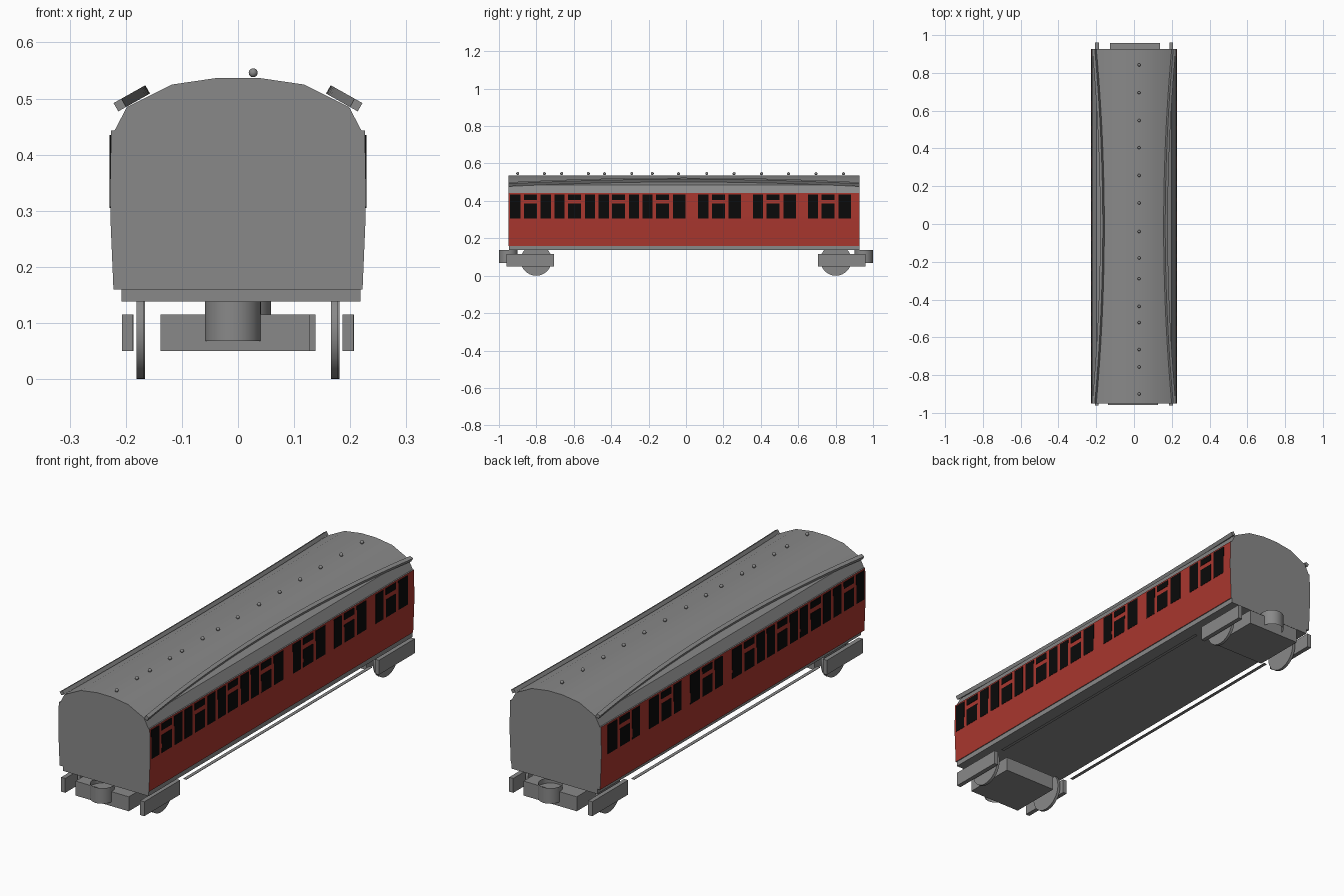
import bpy, bmesh, math
from mathutils import Vector

if "Cube" in bpy.data.objects:
    bpy.data.objects.remove(bpy.data.objects["Cube"])


def material(name, rgb):
    m = bpy.data.materials.new(name)
    m.diffuse_color = (*rgb, 1)
    m.use_nodes = True
    m.node_tree.nodes["Principled BSDF"].inputs["Base Color"].default_value = m.diffuse_color
    return m


GREY = material("grey", (0.25, 0.25, 0.25))
RED = material("red", (0.40, 0.038, 0.028))
BLACK = material("window black", (0.003, 0.003, 0.003))


def finish(bm, name, mats, smooth=False, fix=True):
    if fix:
        bmesh.ops.recalc_face_normals(bm, faces=bm.faces)
    me = bpy.data.meshes.new(name)
    bm.to_mesh(me)
    bm.free()
    for m in mats:
        me.materials.append(m)
    ob = bpy.data.objects.new(name, me)
    bpy.context.collection.objects.link(ob)
    if smooth:
        bpy.ops.object.select_all(action='DESELECT')
        ob.select_set(True)
        bpy.context.view_layer.objects.active = ob
        bpy.ops.object.shade_smooth_by_angle(angle=math.radians(30))
    return ob


def add_box(bm, x0, x1, y0, y1, z0, z1):
    vs = bmesh.ops.create_cube(bm, size=1)["verts"]
    for v in vs:
        v.co = ((x0 + x1) / 2 + v.co.x * (x1 - x0),
                (y0 + y1) / 2 + v.co.y * (y1 - y0),
                (z0 + z1) / 2 + v.co.z * (z1 - z0))


def box(name, *dims, mat=GREY):
    bm = bmesh.new()
    add_box(bm, *dims)
    return finish(bm, name, [mat])


Y0, Y1 = -0.95, 0.927

# Carriage body: half cross-section mirrored and extruded, red on the side walls
half = [(0.222, 0.16), (0.2275, 0.29), (0.228, 0.34), (0.226, 0.443),
        (0.22, 0.443), (0.198, 0.485), (0.118, 0.525), (0.036, 0.537)]
profile = half + [(-x, z) for x, z in reversed(half)]
bm = bmesh.new()
end = bm.faces.new([bm.verts.new((x, Y0, z)) for x, z in profile])
ext = bmesh.ops.extrude_face_region(bm, geom=[end], use_keep_orig=True)["geom"]
bmesh.ops.translate(bm, vec=(0, Y1 - Y0, 0),
                    verts=[v for v in ext if isinstance(v, bmesh.types.BMVert)])
bmesh.ops.recalc_face_normals(bm, faces=bm.faces)
for f in bm.faces:
    if abs(f.normal.x) > 0.95 and f.calc_center_median().z < 0.443:
        f.material_index = 1
finish(bm, "carriage_body", [GREY, RED], smooth=True)

# Underframe
box("underframe", -0.208, 0.218, Y0 + 0.004, Y1, 0.138, 0.162)

# Windows: each compartment has window, door light with top vent, window
bm = bmesh.new()
for c in (-0.832, -0.596, -0.360, -0.125, 0.173, 0.465, 0.760):
    wide = 0.006 if c > -0.2 else 0
    panes = [(c - 0.108, c - 0.053, 0.305, 0.435),
             (c - 0.035, c + 0.035, 0.305, 0.385),
             (c - 0.035, c + 0.035, 0.406, 0.435),
             (c + 0.055, c + 0.110 + 2 * wide, 0.305, 0.435)]
    for y0, y1, z0, z1 in panes:
        for s in (-1, 1):
            xs = sorted((s * 0.2245, s * 0.2288))
            add_box(bm, *xs, y0, y1, z0, z1)
finish(bm, "windows", [BLACK])

# Curved rain strips on the roof: square section swept along a shallow arc
u, n = Vector((0.87, 0, -0.49)), Vector((0.49, 0, 0.87))
for s, side in ((-1, "left"), (1, "right")):
    bm = bmesh.new()
    rings = []
    steps = 24
    for i in range(steps + 1):
        t = 2 * i / steps - 1
        mid = Vector((0.168, (Y0 + Y1) / 2 + t * (Y1 - Y0) / 2, 0.5125)) + u * 0.049 * t * t
        ring = []
        for a, b in ((-1, -1), (1, -1), (1, 1), (-1, 1)):
            p = mid + u * 0.008 * a + n * 0.0085 * b
            ring.append(bm.verts.new((s * p.x, p.y, p.z)))
        rings.append(ring)
    for r0, r1 in zip(rings, rings[1:]):
        for k in range(4):
            bm.faces.new((r0[k], r0[(k + 1) % 4], r1[(k + 1) % 4], r1[k]))
    bm.faces.new(rings[0])
    bm.faces.new(rings[-1])
    finish(bm, side + "_rain_strip", [GREY], smooth=True)

# Roof ventilators
bm = bmesh.new()
for y in (-0.9, -0.757, -0.665, -0.522, -0.436, -0.29, -0.18,
          -0.04, 0.111, 0.257, 0.404, 0.548, 0.695, 0.842):
    vs = bmesh.ops.create_uvsphere(bm, u_segments=12, v_segments=8, radius=0.008)["verts"]
    bmesh.ops.translate(bm, vec=(0.027, y, 0.546), verts=vs)
finish(bm, "roof_vents", [GREY], smooth=True)


# Running gear: the rear set is the front one turned round
def bogie(s, end):
    def turned(name, x0, x1, y0, y1, z0, z1):
        xs, ys = sorted((s * x0, s * x1)), sorted((s * y0, s * y1))
        box(end + name, *xs, *ys, z0, z1)

    turned("_bogie_block", -0.138, 0.127, -0.957, -0.715, 0.05, 0.115)
    turned("_left_axle_plate", -0.207, -0.187, -0.96, -0.705, 0.05, 0.115)
    turned("_right_axle_plate", 0.186, 0.206, -0.96, -0.705, 0.05, 0.115)
    # Wheels
    for x, side in ((-0.174, "_left"), (0.172, "_right")):
        bm = bmesh.new()
        vs = bmesh.ops.create_cone(bm, cap_ends=True, segments=32, radius1=0.083,
                                   radius2=0.083, depth=0.013)["verts"]
        for v in vs:
            v.co = (s * x + v.co.z, s * -0.801 + v.co.x, 0.083 + v.co.y)
        finish(bm, end + side + "_wheel", [GREY], smooth=True)
    # Coupling socket: upright open tube
    bm = bmesh.new()
    vs = bmesh.ops.create_cone(bm, cap_ends=False, segments=32, radius1=0.05,
                               radius2=0.05, depth=0.07)["verts"]
    bmesh.ops.translate(bm, vec=(s * -0.009, s * -0.95, 0.103), verts=vs)
    finish(bm, end + "_coupling_socket", [GREY], smooth=True)


bogie(1, "front")
bogie(-1, "rear")

# Thin footboards along both sides
for s, side in ((-1, "left"), (1, "right")):
    xs = sorted((s * 0.190, s * 0.205))
    box(side + "_footboard", *xs, -0.66, 0.66, 0.099, 0.101)
